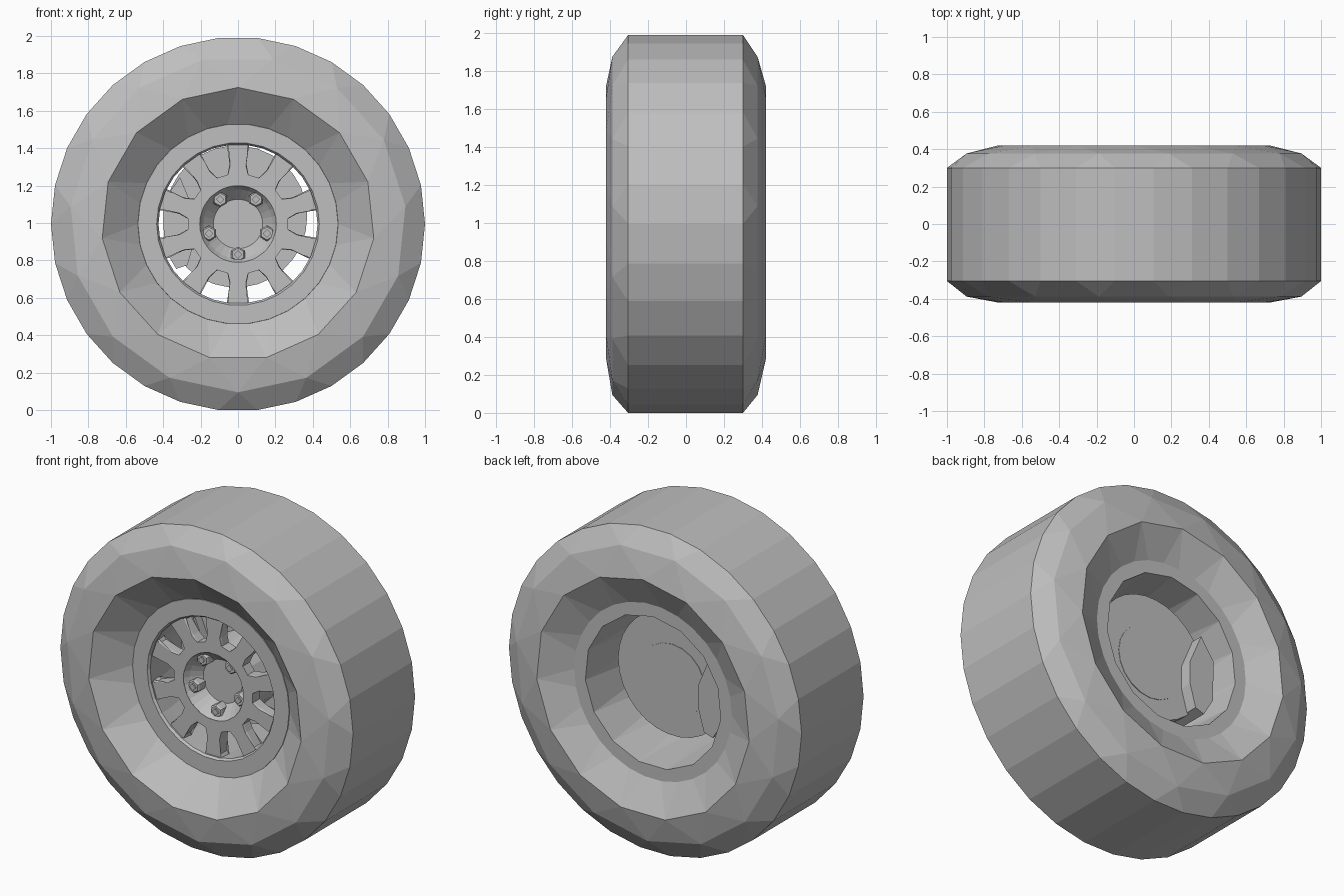
import bpy
import bmesh
from math import cos, sin, pi, radians, atan2, hypot

if "Cube" in bpy.data.objects:
    bpy.data.objects.remove(bpy.data.objects["Cube"])

AXLE = cos(radians(6))      # axle height: the tyre rests on a flat facet

grey = bpy.data.materials.new("plain grey")
grey.use_nodes = True
GREY = (0.52, 0.52, 0.52, 1)
grey.diffuse_color = GREY
grey.node_tree.nodes["Principled BSDF"].inputs["Base Color"].default_value = GREY


def finish(name, bm):
    bmesh.ops.recalc_face_normals(bm, faces=bm.faces)
    mesh = bpy.data.meshes.new(name)
    bm.to_mesh(mesh)
    bm.free()
    mesh.materials.append(grey)
    obj = bpy.data.objects.new(name, mesh)
    bpy.context.collection.objects.link(obj)
    return obj


def circle(r, y, n=30, phase=0.0):
    """Ring of (angle, radius, y) around the axle."""
    return [(radians(phase) + 2 * pi * k / n, r, y) for k in range(n)]


def stitch(bm, a, b):
    """Join two rings of any vertex count along the shortest diagonals."""
    va, ta = a
    vb, tb = b
    na, nb = len(va), len(vb)
    ta, tb = ta + [ta[0] + 2 * pi], tb + [tb[0] + 2 * pi]
    i = j = 0
    while i < na or j < nb:
        p, q = va[i % na], vb[j % nb]
        p2, q2 = va[(i + 1) % na], vb[(j + 1) % nb]
        if i < na and j < nb and abs(ta[i] - tb[j]) + abs(ta[i + 1] - tb[j + 1]) < 1e-4:
            bm.faces.new((p, p2, q2, q))
            i, j = i + 1, j + 1
        elif j == nb or (i < na and abs(ta[i + 1] - tb[j]) <= abs(tb[j + 1] - ta[i])):
            bm.faces.new((p, p2, q))
            i += 1
        else:
            bm.faces.new((p, q2, q))
            j += 1


def loft(name, rings, loop=False, cap_start=False, cap_end=False, x=0.0, z=0.0):
    """Skin a chain of rings around an axis parallel to y."""
    bm = bmesh.new()
    made = []
    for ring in rings:
        verts = [bm.verts.new((x + r * cos(t), y, AXLE + z + r * sin(t))) for t, r, y in ring]
        made.append((verts, [p[0] for p in ring]))
    for a, b in zip(made, made[1:]):
        stitch(bm, a, b)
    if loop:
        stitch(bm, made[-1], made[0])
    if cap_start:
        bm.faces.new(made[0][0])
    if cap_end:
        bm.faces.new(made[-1][0])
    return finish(name, bm)


# Tyre: wide flat tread, faceted shoulders and deep sidewalls
loft("tyre", [
    circle(0.535, -0.26),
    circle(0.73, -0.42, 15, 18),
    circle(0.90, -0.388, 15, 6),
    circle(1.0, -0.305),
    circle(1.0, 0.30),
    circle(0.90, 0.377, 15, 6),
    circle(0.73, 0.42, 15, 18),
    circle(0.535, 0.32),
], loop=True)

# Rim: front ring, barrel and rear lip
loft("rim", [
    circle(0.54, -0.24),
    circle(0.535, -0.265),
    circle(0.435, -0.265),
    circle(0.425, -0.25),
    circle(0.43, -0.17),
    circle(0.465, 0.322, 15, 18),
    circle(0.54, 0.322),
], loop=True)

# Spoke plate: ten rounded windows that open outwards
SPOKES = 10
half_window = [(0.425, 0.075), (0.40, 0.083), (0.31, 0.052), (0.268, 0.028)]
window = [(r, -w) for r, w in half_window] + [(r, w) for r, w in reversed(half_window)]


def plate_outline(y, grow=0.0):
    pts = []
    for k in range(SPOKES):
        turn = 2 * pi * k / SPOKES
        for r, w in window:
            wide = w * (1 + grow)
            pts.append((turn + atan2(wide, r), hypot(r, wide), y))
    return pts


def plate_bore(y, r=0.205):
    return [(t, r, y) for t, _, _ in plate_outline(y)]


loft("spoke_plate", [
    plate_bore(-0.24),
    plate_outline(-0.24, 0.08),
    plate_outline(-0.225),
    plate_outline(-0.17),
    plate_bore(-0.17),
], loop=True)

# Sunken hub cup with a flat floor
loft("hub_cup", [
    circle(0.23, -0.17),
    circle(0.207, -0.238),
    circle(0.185, -0.205),
    circle(0.132, -0.15),
], cap_end=True)

# Five hexagonal wheel nuts, each with a square stud end
for k in range(5):
    a = radians(-90 + 72 * k)
    place = dict(x=0.163 * cos(a), z=0.163 * sin(a))
    loft(f"wheel_nut_{k + 1}", [
        circle(0.042, -0.14, 6, 30),
        circle(0.042, -0.205, 6, 30),
        circle(0.034, -0.215, 6, 30),
    ], cap_start=True, cap_end=True, **place)
    loft(f"wheel_stud_{k + 1}", [
        circle(0.022, -0.21, 4),
        circle(0.022, -0.224, 4),
    ], cap_start=True, cap_end=True, **place)

# Brake disc and the axle hub that runs through it
brake = dict(x=-0.01, z=0.04)
loft("brake_disc", [circle(0.38, 0.075), circle(0.38, 0.135)],
     cap_start=True, cap_end=True, **brake)
loft("axle_hub", [circle(0.2, -0.14, 20), circle(0.225, 0.08, 20), circle(0.225, 0.138, 20)],
     cap_start=True, cap_end=True)

# Brake caliper: tapered block clasping the disc edge
bm = bmesh.new()
side = [(-0.31, 0.25), (-0.23, 0.06), (-0.23, -0.08), (-0.27, -0.22),
        (-0.33, -0.24), (-0.395, -0.13), (-0.40, 0.12)]
face = bm.faces.new([bm.verts.new((x, 0.02, AXLE + z)) for x, z in side])
back = bmesh.ops.extrude_face_region(bm, geom=[face], use_keep_orig=True)
for v in back["geom"]:
    if isinstance(v, bmesh.types.BMVert):
        v.co.y = 0.21
finish("brake_caliper", bm)
